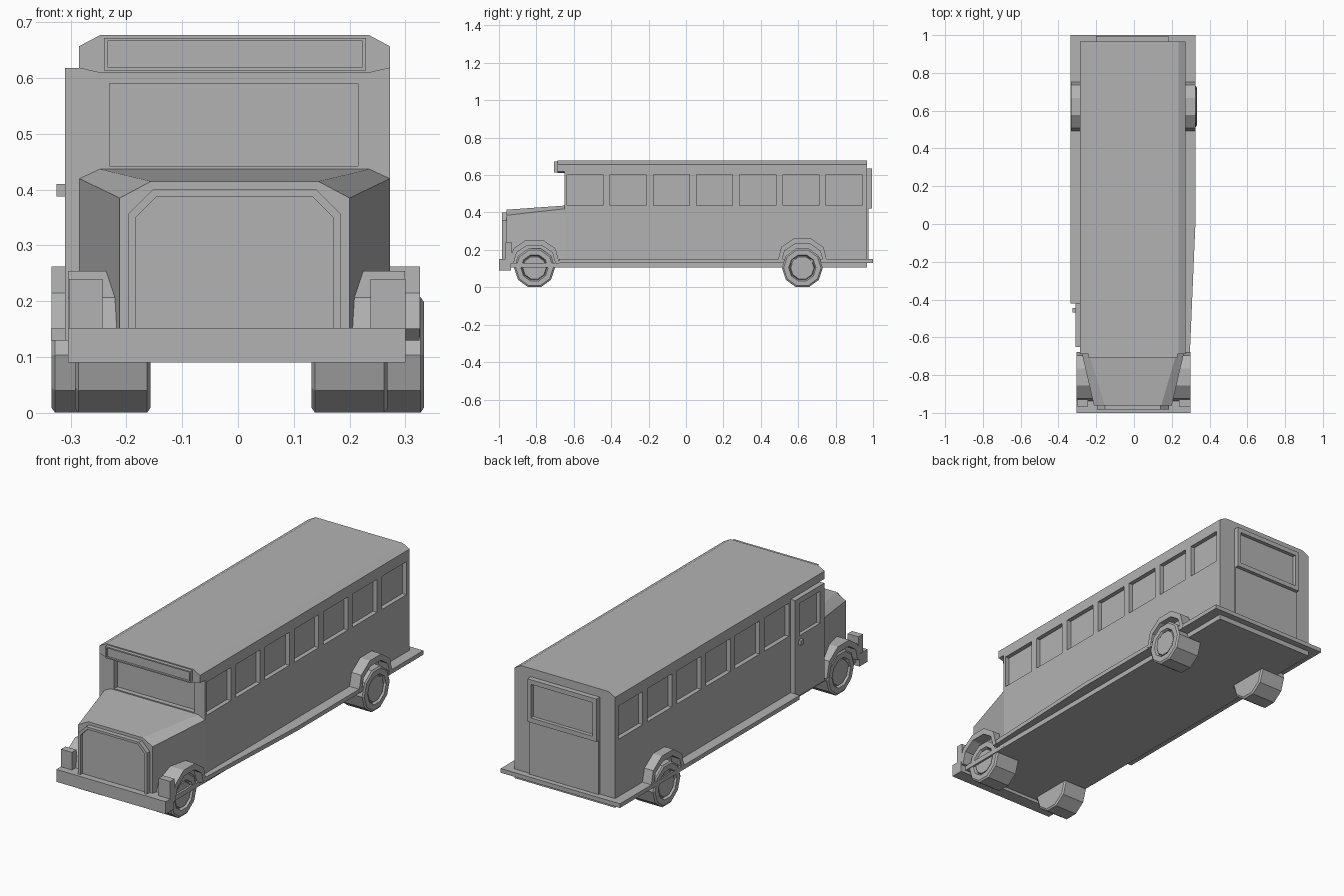
import bpy, bmesh, math

if "Cube" in bpy.data.objects:
    bpy.data.objects.remove(bpy.data.objects["Cube"])

grey = bpy.data.materials.new("plain grey")
grey.diffuse_color = (0.45, 0.45, 0.45, 1)
grey.use_nodes = True
grey.node_tree.nodes["Principled BSDF"].inputs["Base Color"].default_value = grey.diffuse_color
CX = -0.006  # the body's centre line


def make(name, bm):
    bmesh.ops.remove_doubles(bm, verts=bm.verts, dist=1e-5)
    bmesh.ops.recalc_face_normals(bm, faces=bm.faces)
    me = bpy.data.meshes.new(name)
    bm.to_mesh(me)
    bm.free()
    me.materials.append(grey)
    ob = bpy.data.objects.new(name, me)
    bpy.context.collection.objects.link(ob)
    return ob


def loft(bm, rings):
    """Skin a list of matching closed rings and cap both ends."""
    vs = [[bm.verts.new(p) for p in r] for r in rings]
    n = len(rings[0])
    for a, b in zip(vs, vs[1:]):
        for i in range(n):
            j = (i + 1) % n
            bm.faces.new((a[i], a[j], b[j], b[i]))
    bm.faces.new(vs[0])
    bm.faces.new(vs[-1])


def box(bm, x0, x1, y0, y1, z0, z1):
    loft(bm, [[(x0, y, z0), (x1, y, z0), (x1, y, z1), (x0, y, z1)] for y in (y0, y1)])


def box_part(name, *dims):
    bm = bmesh.new()
    box(bm, *dims)
    return make(name, bm)


def prism(name, pts, axis, a, b):
    """Extrude 2D points: axis y takes (x, z), x takes (y, z), z takes (x, y)."""
    put = {"y": lambda p, t: (p[0], t, p[1]),
           "x": lambda p, t: (t, p[0], p[1]),
           "z": lambda p, t: (p[0], p[1], t)}[axis]
    bm = bmesh.new()
    loft(bm, [[put(p, t) for p in pts] for t in (a, b)])
    return make(name, bm)


def carve(ob, boxes):
    """Cut box recesses into a part."""
    bm = bmesh.new()
    for b in boxes:
        box(bm, *b)
    cutter = make("cutter", bm)
    cutter.hide_render = True
    mod = ob.modifiers.new("recess", "BOOLEAN")
    mod.operation, mod.solver, mod.object = "DIFFERENCE", "EXACT", cutter
    dg = bpy.context.evaluated_depsgraph_get()
    me = bpy.data.meshes.new_from_object(ob.evaluated_get(dg))
    ob.modifiers.clear()
    ob.data = me
    bpy.data.objects.remove(cutter)


# Body shell with side windows and windscreen
xl, xr = -0.285, 0.272
body = prism("body", [(xl, 0.11), (xr, 0.11), (xr, 0.657), (0.235, 0.677),
                      (-0.247, 0.677), (xl, 0.657)], "y", -0.65, 0.967)
D = 0.022
cuts = [(-0.23, 0.215, -0.7, -0.625, 0.442, 0.59)]
for i in range(7):
    y = -0.637 + 0.231 * i
    cuts.append((xr - D, 0.4, y, y + 0.193, 0.438, 0.603))
    if i:
        cuts.append((-0.4, xl + D, y, y + 0.193, 0.438, 0.603))
carve(body, cuts)

# Roof visor and destination board
prism("roof_visor", [(xl, 0.618), (-0.25, 0.61), (0.237, 0.61), (xr, 0.618), (xr, 0.657),
                     (0.235, 0.677), (-0.247, 0.677), (xl, 0.657)], "y", -0.688, -0.64)
sign = box_part("destination_board", -0.24, 0.229, -0.706, -0.68, 0.614, 0.672)
carve(sign, [(-0.234, 0.223, -0.8, -0.696, 0.62, 0.666)])

# Tapering bonnet
def bonnet_ring(y, w, z_side, top_w, z_top):
    return [(CX - w, y, 0.11), (CX + w, y, 0.11), (CX + w, y, z_side),
            (CX + top_w, y, z_top), (CX - top_w, y, z_top), (CX - w, y, z_side)]

bm = bmesh.new()
loft(bm, [bonnet_ring(-0.96, 0.206, 0.385, 0.15, 0.415),
          bonnet_ring(-0.648, 0.2785, 0.42, 0.242, 0.437)])
make("bonnet", bm)

# Grille: stepped arch with a sunken panel
def arch(w, top, cut):
    return [(CX - w, 0.11), (CX - w, top - cut), (CX - w + cut, top),
            (CX + w - cut, top), (CX + w, top - cut), (CX + w, 0.11)]

bm = bmesh.new()
steps = [(-0.95, 0.19, 0.4, 0.043), (-0.983, 0.19, 0.4, 0.043),
         (-0.983, 0.177, 0.388, 0.038), (-0.968, 0.177, 0.388, 0.038)]
loft(bm, [[(x, y, z) for x, z in arch(w, t, c)] for y, w, t, c in steps])
make("grille", bm)

# Front bumper, lamps and the floor under the nose
box_part("bumper", -0.305, 0.3, -1.0, -0.935, 0.09, 0.152)
box_part("nose_floor", -0.285, 0.272, -0.95, -0.65, 0.106, 0.13)
bm = bmesh.new()
for x0, x1 in ((-0.303, -0.243), (0.237, 0.3)):
    box(bm, x0, x1, -0.965, -0.93, 0.145, 0.24)
lamps = make("headlamps", bm)

# Side door with window and handle
door = box_part("door", -0.31, -0.28, -0.65, -0.42, 0.13, 0.618)
carve(door, [(-0.4, -0.292, -0.615, -0.455, 0.43, 0.59)])
box_part("door_handle", -0.325, -0.3, -0.468, -0.445, 0.388, 0.41)

# Running boards and the rear step as one skirt
prism("running_board", [(-0.335, 1.0), (-0.335, -0.42), (-0.28, -0.42), (-0.28, -0.68),
                        (0.296, -0.68), (0.325, 0.0), (0.325, 1.0)], "z", 0.13, 0.151)
box_part("floor_rail", -0.285, 0.272, -0.65, 0.967, 0.105, 0.13)

# Rear door panel and framed rear window
box_part("rear_door", -0.2, 0.182, 0.96, 0.975, 0.14, 0.635)
frame = box_part("rear_window_frame", -0.2, 0.182, 0.96, 0.994, 0.422, 0.636)
carve(frame, [(-0.18, 0.162, 0.974, 1.1, 0.445, 0.613)])


# Wheel arches: angular bands over each wheel
def fender(name, yc, x0, x1, lift):
    outer = [(-0.133, 0.135), (-0.113, 0.215), (-0.045, 0.262), (0.045, 0.262),
             (0.113, 0.215), (0.133, 0.135)]
    inner = [(0.112, 0.135), (0.095, 0.195), (0.04, 0.232), (-0.04, 0.232),
             (-0.095, 0.195), (-0.112, 0.135)]
    prism(name, [(yc + y, z + lift) for y, z in outer + inner], "x", x0, x1)


FRONT, REAR = -0.81, 0.622
fender("front_fender_left", FRONT, -0.305, -0.2, -0.008)
fender("front_fender_right", FRONT, 0.19, 0.299, -0.008)
fender("rear_fender_left", REAR, -0.334, -0.27, 0)
fender("rear_fender_right", REAR, 0.26, 0.326, 0)


# Ten-sided wheels with a sunken hub
def wheel(name, x_in, x_out, yc):
    s = 1 if x_out > x_in else -1
    profile = [(0.1, x_in), (0.109, x_in + s * 0.006), (0.109, x_out - s * 0.006),
               (0.1, x_out), (0.073, x_out), (0.066, x_out - s * 0.015),
               (0.062, x_out - s * 0.006)]
    bm = bmesh.new()
    loft(bm, [[(x, yc + r * math.cos(k * math.pi / 5), 0.104 + r * math.sin(k * math.pi / 5))
               for k in range(10)] for r, x in profile])
    make(name, bm)


wheel("front_wheel_left", -0.157, -0.292, FRONT)
wheel("front_wheel_right", 0.132, 0.268, FRONT)
wheel("rear_wheel_left", -0.19, -0.334, REAR)
wheel("rear_wheel_right", 0.19, 0.333, REAR)
